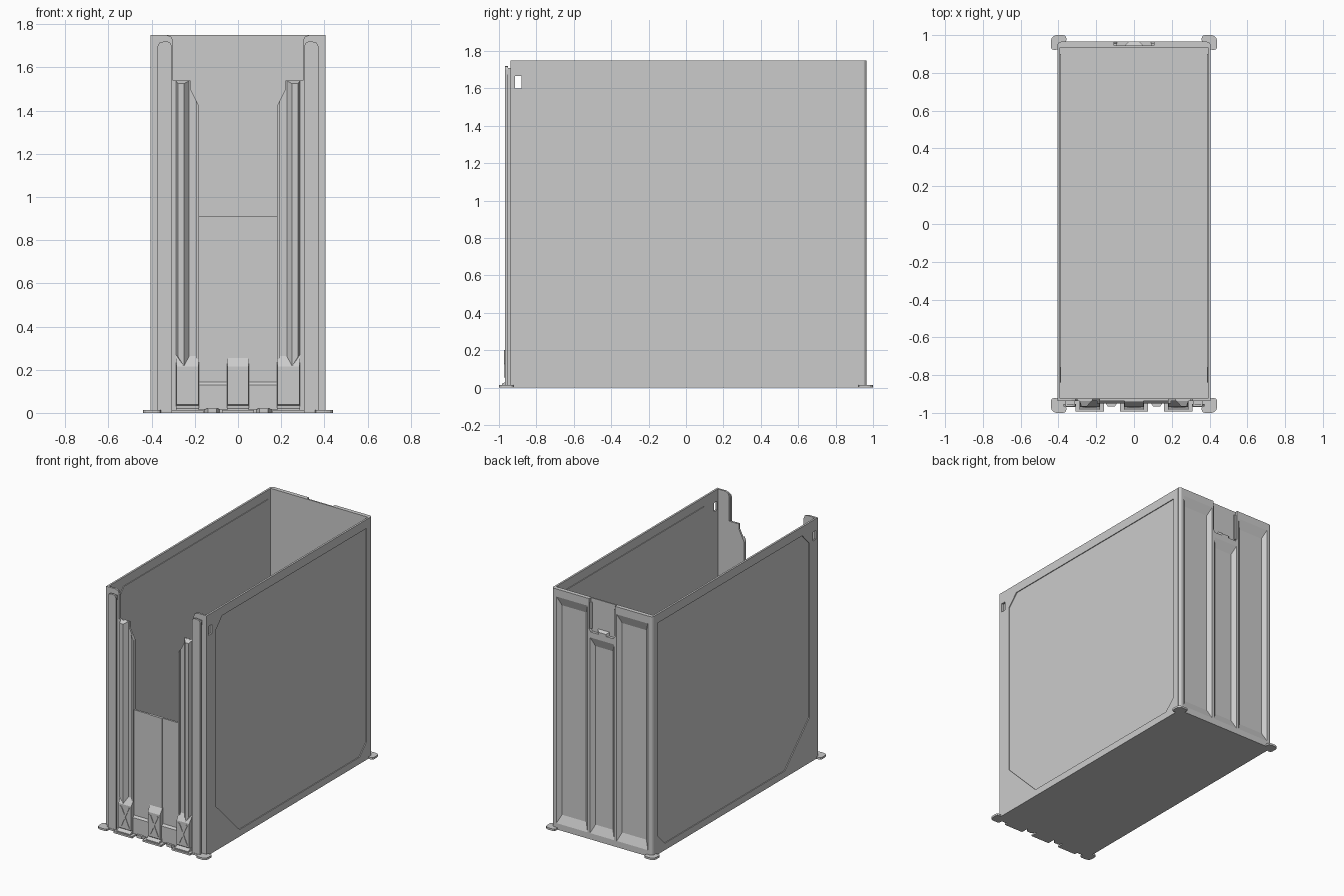
import bpy, bmesh, math

if "Cube" in bpy.data.objects:
    bpy.data.objects.remove(bpy.data.objects["Cube"])


def make(name, rings, mirror):
    """Closed solid lofted between two equal rings of points."""
    bm = bmesh.new()
    a, b = [[bm.verts.new(p) for p in ring] for ring in rings]
    bm.faces.new(a)
    bm.faces.new(list(reversed(b)))
    for i in range(len(a)):
        j = (i + 1) % len(a)
        bm.faces.new((a[i], b[i], b[j], a[j]))
    bmesh.ops.recalc_face_normals(bm, faces=bm.faces)
    me = bpy.data.meshes.new(name)
    bm.to_mesh(me)
    bm.free()
    ob = bpy.data.objects.new(name, me)
    bpy.context.collection.objects.link(ob)
    if mirror:
        ob.modifiers.new("Mirror", 'MIRROR').use_axis = (True, 'y' in mirror, False)
    return ob


def prism(name, pts, axis, lo, hi, mirror=None):
    place = {'x': lambda p, d: (d, p[0], p[1]),
             'y': lambda p, d: (p[0], d, p[1]),
             'z': lambda p, d: (p[0], p[1], d)}[axis]
    return make(name, [[place(p, d) for p in pts] for d in (lo, hi)], mirror)


def rect(a0, a1, b0, b1):
    return [(a0, b0), (a1, b0), (a1, b1), (a0, b1)]


def box(name, x0, x1, y0, y1, z0, z1, mirror=None):
    return prism(name, rect(x0, x1, y0, y1), 'z', z0, z1, mirror)


def taper(name, r0, y0, r1, y1, mirror=None):
    """Block between two x-z rectangles at different depths."""
    return make(name, [[(x, y, z) for x, z in rect(*r)] for r, y in ((r0, y0), (r1, y1))], mirror)


def cut(ob, *cutters):
    bpy.context.view_layer.objects.active = ob
    for c in cutters:
        c.hide_render = True
        m = ob.modifiers.new("Cut", 'BOOLEAN')
        m.operation, m.object, m.solver = 'DIFFERENCE', c, 'EXACT'
        bpy.ops.object.modifier_apply(modifier=m.name)
        bpy.data.objects.remove(c)


def mirror_x(ob):
    ob.modifiers.new("Mirror", 'MIRROR')


# Floor
box("floor", -0.40, 0.40, -0.93, 0.955, 0, 0.015)

# Side walls: recessed outer panel, matching raised inner panel, small window
panel = [(-0.84, 0.33), (-0.56, 0.05), (0.82, 0.05), (0.90, 0.13),
         (0.90, 1.685), (-0.76, 1.685), (-0.84, 1.60)]
side = prism("side_wall", [(-0.938, 0), (0.95, 0), (0.95, 1.75), (-0.938, 1.75)], 'x', 0.391, 0.405)
cut(side, prism("panel_cutter", panel, 'x', 0.399, 0.45),
    box("window_cutter", 0.3, 0.5, -0.915, -0.88, 1.60, 1.665))
mirror_x(side)
prism("inner_side_panel", panel, 'x', 0.386, 0.3915, 'x')

# Back wall with rounded corners
profile = [(-0.405, 0.935), (0.405, 0.935)]
for cx, start in ((0.385, 0), (-0.385, 90)):
    for k in range(5):
        t = math.radians(start + 22.5 * k)
        profile.append((cx + 0.02 * math.cos(t), 0.945 + 0.02 * math.sin(t)))
back = prism("back_wall", profile, 'z', 0, 1.75)


# Tapered channels in the back and the latch notch above the middle one
def channel(x0, x1, z1):
    return taper("channel_cutter", (x0 + 0.03, x1 - 0.03, 0.105, z1 - 0.07), 0.941,
                 (x0, x1, 0.04, z1), 0.967)


cut(back, channel(0.115, 0.37, 1.70), channel(-0.37, -0.115, 1.70), channel(-0.10, 0.10, 1.475),
    prism("notch_cutter", [(-0.09, 1.51), (0.09, 1.51), (0.105, 1.53), (0.105, 1.8), (-0.105, 1.8), (-0.105, 1.53)],
          'y', 0.945, 1.0))
taper("latch_lip", (-0.05, 0.05, 1.505, 1.54), 0.942, (-0.03, 0.03, 1.505, 1.525), 0.965)
box("latch_edge", 0.09, 0.106, 0.94, 0.955, 1.53, 1.72, 'x')

# Front wall with the large stepped opening
half = [(0.18, 0.91), (0.18, 1.42), (0.22, 1.50), (0.22, 1.54), (0.30, 1.54),
        (0.30, 1.72), (0.309, 1.742), (0.33, 1.75), (0.40, 1.75), (0.40, 0)]
prism("front_wall", half + [(-x, z) for x, z in reversed(half)], 'y', -0.938, -0.924)

# Front panel strips
box("front_center_strip", -0.05, 0.05, -0.943, -0.937, 0.015, 0.91)
taper("front_skirt", (0.05, 0.18, 0.015, 0.145), -0.937, (0.05, 0.18, 0.015, 0.13), -0.95, 'x')

# T-shaped coupling rails with rounded tops
rail_top = [(0.307, 0.01), (0.372, 0.01), (0.372, 1.70), (0.363, 1.716), (0.345, 1.72),
            (0.325, 1.72), (0.313, 1.714), (0.307, 1.70)]
prism("rail_head", rail_top, 'y', -0.967, -0.953, 'x')
box("rail_stem", 0.32, 0.36, -0.954, -0.936, 0.01, 1.69, 'x')
box("rail_cap", 0.315, 0.365, -0.954, -0.936, 1.675, 1.71, 'x')

# Long guide ribs beside the opening, pointed at the foot and sloped on top
bottom = [(0.288, -0.937, 0.27), (0.278, -0.966, 0.26), (0.25, -0.966, 0.215), (0.225, -0.937, 0.23)]
top = [(0.288, -0.937, 1.54), (0.278, -0.966, 1.525), (0.25, -0.966, 1.525), (0.225, -0.937, 1.54)]
make("guide_rib", [bottom, top], 'x')
prism("guide_edge", [(0.18, 0.25), (0.195, 0.25), (0.195, 1.45), (0.18, 1.42)], 'y', -0.95, -0.937, 'x')


# Front feet blocks with raised crosses and ground tabs
def foot(x0, x1, mirror=None):
    c = (x0 + x1) / 2
    taper("foot_block", (x0, x1, 0.015, 0.265), -0.937,
          (x0 + 0.003, x1 - 0.003, 0.04, 0.215), -0.968, mirror)
    taper("foot_base", (x0, x1, 0.01, 0.045), -0.937, (x0, x1, 0.01, 0.02), -0.985, mirror)
    for s in (-1, 1):
        lo, hi = c - 0.032 * s, c + 0.032 * s
        prism("foot_cross", [(lo - 0.006, 0.055), (lo + 0.006, 0.055), (hi + 0.006, 0.20), (hi - 0.006, 0.20)],
              'y', -0.972, -0.96, mirror)
    box("foot_tab", c - 0.075, c + 0.075, -0.993, -0.93, 0, 0.013, mirror)


foot(-0.052, 0.052)
foot(0.18, 0.288, 'x')
prism("front_lip", [(0.08, -0.93), (0.16, -0.93), (0.14, -0.965), (0.10, -0.965)], 'z', 0, 0.02, 'x')
box("rail_base", 0.30, 0.41, -0.97, -0.92, 0, 0.013, 'x')

# Hooked corner feet, mirrored to all four corners
hook = [(0.385, 0.94), (0.385, 0.965), (0.36, 0.965), (0.357, 0.98), (0.362, 0.995), (0.375, 1.0),
        (0.41, 1.0), (0.426, 0.995), (0.436, 0.985), (0.44, 0.97), (0.44, 0.935),
        (0.435, 0.925), (0.42, 0.921), (0.40, 0.925)]
prism("corner_foot", hook, 'z', 0, 0.014, 'xy')
